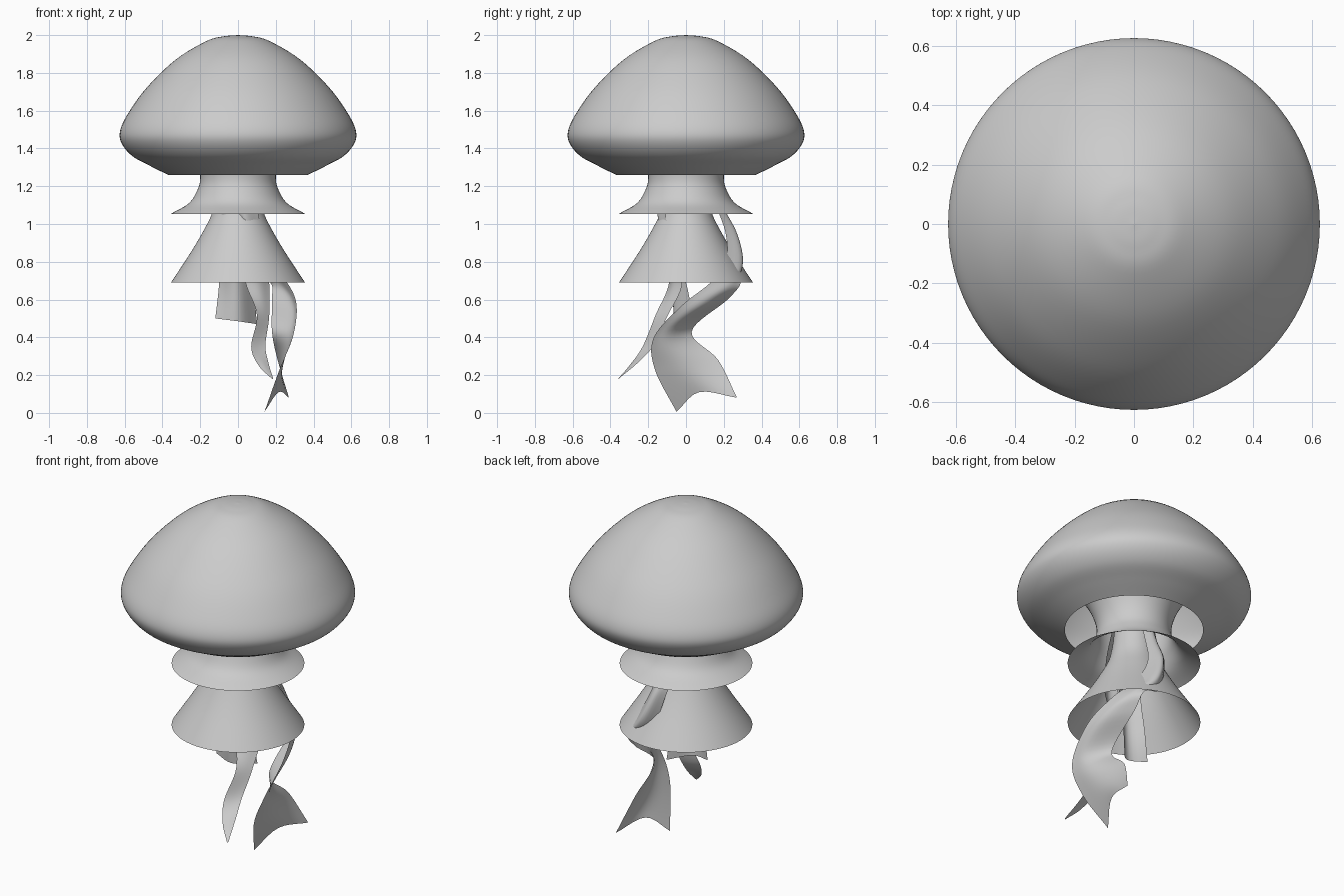
import bpy, math
from mathutils import Vector


def spline(pts, steps):
    """Catmull-Rom curve through the given points."""
    p = [Vector(q) for q in pts]
    p = [2 * p[0] - p[1]] + p + [2 * p[-1] - p[-2]]
    out = []
    for i in range(1, len(p) - 2):
        a, b, c, d = p[i - 1:i + 3]
        for k in range(steps):
            t = k / steps
            out.append(0.5 * (2 * b + (c - a) * t + (2 * a - 5 * b + 4 * c - d) * t * t
                              + (3 * b - a - 3 * c + d) * t ** 3))
    return out + [p[-2]]


def grid_object(name, rows, closed=False):
    """Smooth surface from rows of points."""
    n = len(rows[0])
    verts = [v for r in rows for v in r]
    faces = []
    for i in range(len(rows) - 1):
        for j in range(n if closed else n - 1):
            k = (j + 1) % n
            faces.append((i * n + j, (i + 1) * n + j, (i + 1) * n + k, i * n + k))
    me = bpy.data.meshes.new(name)
    me.from_pydata(verts, [], faces)
    me.shade_smooth()
    ob = bpy.data.objects.new(name, me)
    bpy.context.collection.objects.link(ob)
    return ob


def revolve(name, profile, seg=96):
    pts = spline([(r, 0, z) for r, z in profile], 6)
    rows = [[(max(p.x, 0.0005) * math.cos(2 * math.pi * j / seg),
              max(p.x, 0.0005) * math.sin(2 * math.pi * j / seg), p.z)
             for j in range(seg)] for p in pts]
    return grid_object(name, rows, True)


def ribbon(name, rows):
    """Each row is left edge, middle, right edge."""
    rails = [spline([r[c] for r in rows], 8) for c in range(3)]
    return grid_object(name, [spline(t, 5) for t in zip(*rails)])


# Bell, open underneath
revolve("bell", [(0, 2.0), (.08, 1.993), (.17, 1.967), (.33, 1.87), (.485, 1.72), (.585, 1.58),
                 (.625, 1.49), (.615, 1.425), (.56, 1.36), (.47, 1.31), (.37, 1.26)])

# Two flared skirts hanging below the bell
revolve("upper_skirt", [(.32, 1.53), (.25, 1.42), (.21, 1.32), (.2, 1.24), (.215, 1.18),
                        (.26, 1.11), (.355, 1.054)])
revolve("lower_skirt", [(.1, 1.38), (.105, 1.25), (.12, 1.13), (.14, 1.05), (.185, .96),
                        (.25, .85), (.355, .69)])

# Long spiralling arm
ribbon("long_arm", [
    [(.05, .1, 1.28), (0, .12, 1.28), (-.05, .1, 1.28)],
    [(.05, .15, 1.12), (0, .18, 1.12), (-.05, .14, 1.12)],
    [(.08, .21, .95), (.03, .27, .95), (-.03, .22, .97)],
    [(.16, .21, .8), (.1, .30, .79), (.04, .26, .76)],
    [(.26, .13, .69), (.22, .23, .69), (.17, .29, .69)],
    [(.31, -.02, .57), (.28, .1, .58), (.18, .22, .6)],
    [(.29, -.17, .40), (.27, -.08, .42), (.18, .03, .43)],
    [(.22, -.165, .23), (.24, -.02, .26), (.21, .17, .28)],
    [(.14, -.05, .005), (.215, .07, .11), (.27, .27, .08)],
])

# Short broad arm
ribbon("short_arm", [
    [(-.1, -.04, 1.28), (-.08, -.09, 1.28), (-.03, -.1, 1.28)],
    [(-.11, -.08, 1.1), (-.08, -.12, 1.1), (-.03, -.13, 1.1)],
    [(-.1, -.06, .88), (-.04, -.11, .88), (.04, -.08, .88)],
    [(-.1, -.03, .69), (-.01, -.08, .69), (.08, 0, .69)],
    [(-.12, -.03, .5), (0, -.06, .485), (.1, .04, .47)],
])

# Thin twisted arm swept to the front
ribbon("thin_arm", [
    [(0, -.11, 1.28), (.04, -.11, 1.28), (.08, -.08, 1.28)],
    [(0, -.14, 1.1), (.04, -.15, 1.08), (.1, -.11, 1.1)],
    [(.02, -.11, .88), (.08, -.12, .88), (.14, -.08, .88)],
    [(.04, -.09, .69), (.11, -.07, .69), (.165, -.02, .69)],
    [(.1, -.16, .52), (.135, -.13, .51), (.165, -.1, .51)],
    [(.07, -.23, .35), (.11, -.2, .35), (.145, -.17, .36)],
    [(.11, -.3, .25), (.135, -.28, .26), (.16, -.25, .27)],
    [(.18, -.36, .18), (.183, -.358, .18), (.186, -.355, .182)],
])
